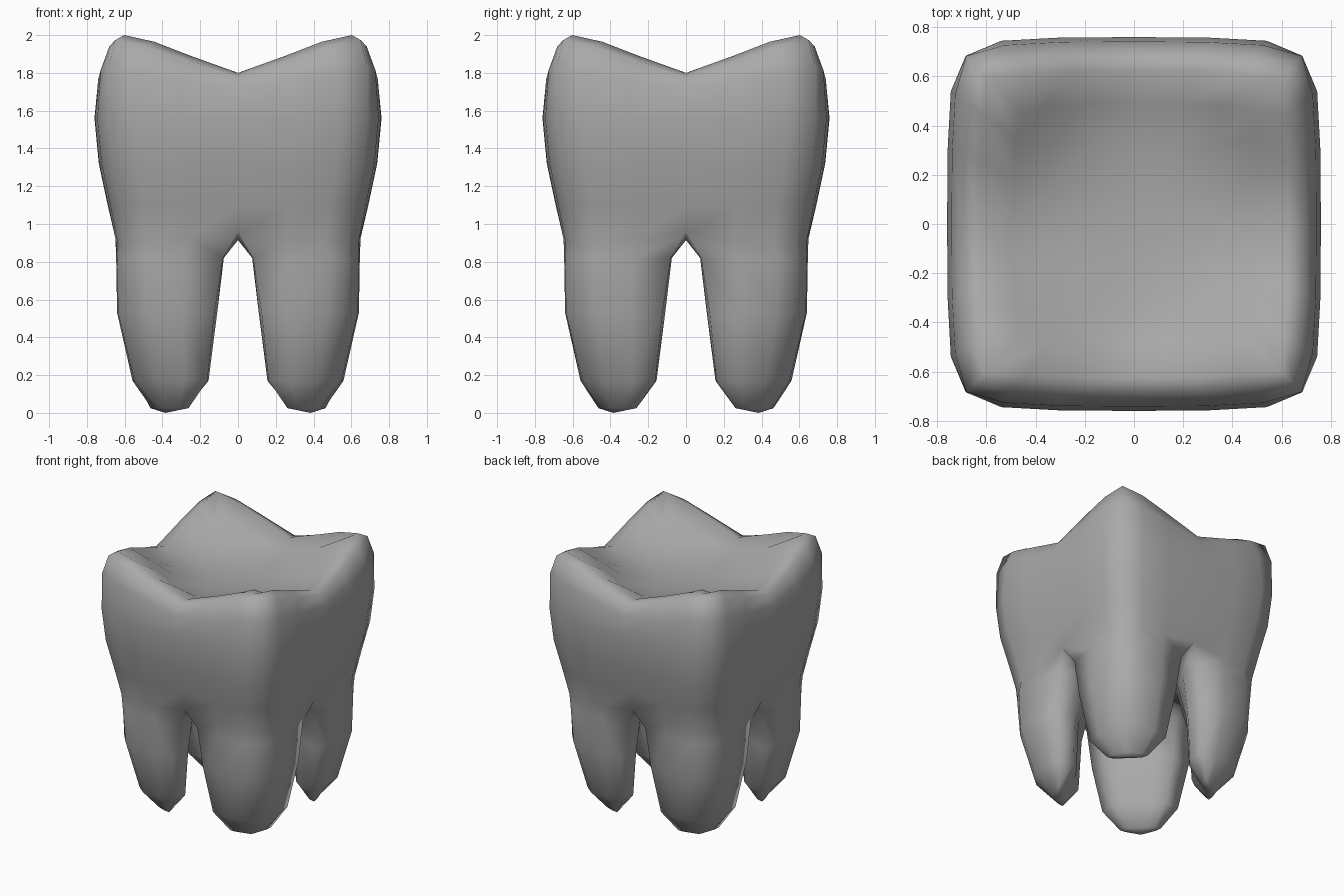
import bpy, bmesh

if "Cube" in bpy.data.objects:
    bpy.data.objects.remove(bpy.data.objects["Cube"])

bm = bmesh.new()
FACE = [1.0, 0.997, 0.98]      # bulge of a side, middle to corner
ALONG = [0.0, 0.40, 0.71]      # spacing along a side

# Boundary of a 7 x 7 index grid, in order
LOOP = ([(i, -3) for i in range(-3, 3)] + [(3, j) for j in range(-3, 3)] +
        [(i, 3) for i in range(3, -3, -1)] + [(-3, j) for j in range(3, -3, -1)])


def sign(v):
    return (v > 0) - (v < 0)


def ring(w, zf, corner=0.9):
    """Rounded-square ring; zf gives height from the index m (0 middle, 3 corner)."""
    out = {}
    for i, j in LOOP:
        a, b = abs(i), abs(j)
        if a == 3 and b == 3:
            x = y = corner * w
        elif a == 3:
            x, y = FACE[b] * w, ALONG[b] * w
        else:
            x, y = ALONG[a] * w, FACE[a] * w
        out[i, j] = bm.verts.new((x * sign(i), y * sign(j), zf(min(a, b))))
    return out


def bridge(lo, hi, loop):
    for k, a in enumerate(loop):
        b = loop[(k + 1) % len(loop)]
        bm.faces.new((lo[a], lo[b], hi[b], hi[a]))


# Crown walls, from the root fork up to the four cusps
CREST = [1.80, 1.89, 1.965, 2.0]


def rise(t):
    return lambda m: 1.56 + (CREST[m] - 1.56) * t


def basin(x, y):
    return 1.715 + 0.2 * (x * x + y * y) + 2.9 * x * x * y * y


fork = ring(0.65, lambda m: [0.95, 0.92, 0.90, 0.90][m])
walls = [fork,
         ring(0.69, lambda m: 1.10),
         ring(0.737, lambda m: 1.32),
         ring(0.76, lambda m: 1.56),
         ring(0.742, rise(0.63), 0.92),
         ring(0.695, rise(0.94), 0.935),
         ring(0.625, rise(1.0), 0.965)]
rim = ring(0.49, lambda m: 0, 0.95)
for v in rim.values():
    v.co.z = basin(v.co.x, v.co.y)
walls.append(rim)
for lo, hi in zip(walls, walls[1:]):
    bridge(lo, hi, LOOP)

# Chewing surface
top = dict(rim)
for i in range(-2, 3):
    for j in range(-2, 3):
        x, y = i * 0.165, j * 0.165
        top[i, j] = bm.verts.new((x, y, basin(x, y)))
for i in range(-3, 3):
    for j in range(-3, 3):
        bm.faces.new((top[i, j], top[i + 1, j], top[i + 1, j + 1], top[i, j + 1]))

# Underside seams shared by neighbouring roots
under = dict(fork)
for k in range(-2, 3):
    under[k, 0] = bm.verts.new((k * 0.22, 0, 0.915))
    if k:
        under[0, k] = bm.verts.new((0, k * 0.22, 0.915))

# Four roots: half a section, mirrored over the diagonal
QUAD = [(0, 0), (0, 1), (0, 2), (0, 3), (1, 3), (2, 3), (3, 3),
        (3, 2), (3, 1), (3, 0), (2, 0), (1, 0)]
UPPER = [(.21, .21), (.13, .31), (.075, .44), (.08, .61), (.28, .645), (.49, .64), (.58, .58)]
LOWER = [(.285, .285), (.18, .355), (.11, .45), (.125, .605), (.29, .64), (.48, .635), (.565, .565)]


def section(half):
    return half + [(y, x) for x, y in half[5:0:-1]]


def shrink(pts, centre, radial, across):
    """Scale a section along and across the diagonal."""
    out = []
    for x, y in pts:
        u, v = ((x + y) / 2 - .4) * radial, (x - y) / 2 * across
        out.append((centre + u + v, centre + u - v))
    return out


low = section(LOWER)
levels = [(section(UPPER), 0.82), (low, 0.53),
          (shrink(low, .375, .72, .78), 0.17), (shrink(low, .37, .2, .42), 0.025)]
for sx in (-1, 1):
    for sy in (-1, 1):
        prev = {q: under[q[0] * sx, q[1] * sy] for q in QUAD}
        for pts, z in levels:
            cur = {q: bm.verts.new((x * sx, y * sy, z)) for q, (x, y) in zip(QUAD, pts)}
            bridge(cur, prev, QUAD)
            prev = cur
        tip = bm.verts.new((.385 * sx, .385 * sy, 0))
        for k, q in enumerate(QUAD):
            bm.faces.new((prev[q], prev[QUAD[(k + 1) % 12]], tip))

bmesh.ops.recalc_face_normals(bm, faces=bm.faces)
for f in bm.faces:
    f.smooth = True

mesh = bpy.data.meshes.new("tooth")
bm.to_mesh(mesh)
bm.free()
tooth = bpy.data.objects.new("tooth", mesh)
bpy.context.collection.objects.link(tooth)

mat = bpy.data.materials.new("plain grey")
mat.diffuse_color = (0.4, 0.4, 0.4, 1)
mat.use_nodes = True
mat.node_tree.nodes["Principled BSDF"].inputs["Base Color"].default_value = mat.diffuse_color
mesh.materials.append(mat)
